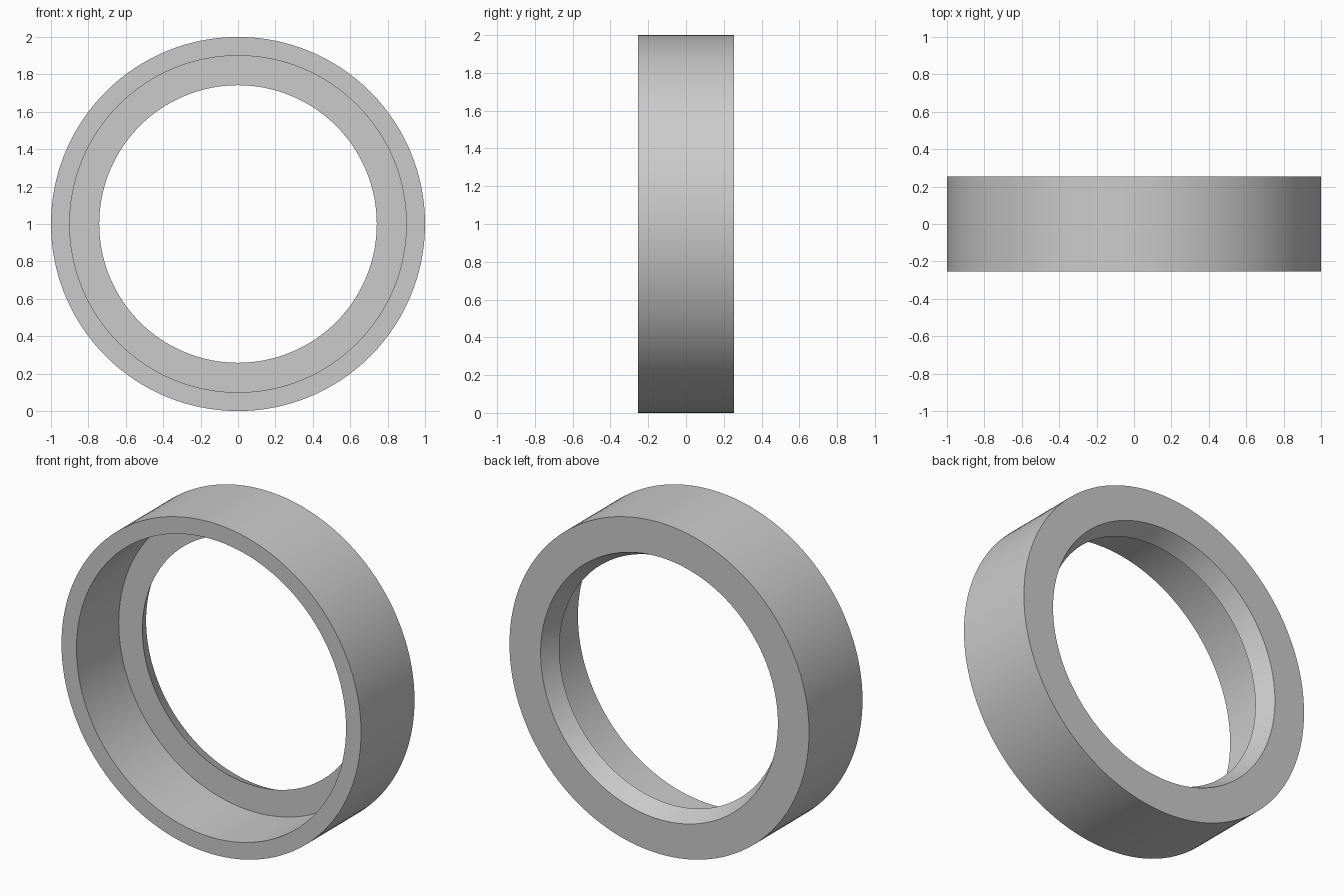
import bpy, bmesh, math
from mathutils import Vector, Matrix

cube = bpy.data.objects.get("Cube")
if cube:
    bpy.data.objects.remove(cube, do_unlink=True)

# Plain grey material
grey = bpy.data.materials.new("light_grey")
grey.use_nodes = True
colour = (0.6, 0.6, 0.6, 1.0)
grey.diffuse_color = colour
grey.node_tree.nodes["Principled BSDF"].inputs["Base Color"].default_value = colour

# Ring dimensions
SEGMENTS = 128
OUTER, BORE, LIP, FLARE = 1.0, 0.9, 0.742, 0.792
HALF = 0.255
LEDGE = 0.148  # y where the front bore stops at the rear lip

# Cross-section (radius, y): outer wall, flared rear lip, ledge, front bore
profile = [(OUTER, -HALF), (OUTER, HALF), (FLARE, HALF),
           (LIP, LEDGE), (BORE, LEDGE), (BORE, -HALF)]

# Lathe the closed cross-section around the y axis
bm = bmesh.new()
verts = [bm.verts.new((r, y, 0)) for r, y in profile]
edges = [bm.edges.new((v, verts[(i + 1) % len(verts)])) for i, v in enumerate(verts)]
bmesh.ops.spin(bm, geom=verts + edges, cent=(0, 0, 0), axis=(0, 1, 0),
               angle=math.tau, steps=SEGMENTS, use_merge=True)
bmesh.ops.remove_doubles(bm, verts=bm.verts, dist=0.0001)
bmesh.ops.recalc_face_normals(bm, faces=bm.faces)
bmesh.ops.transform(bm, matrix=Matrix.Translation(Vector((0, 0, OUTER))), verts=bm.verts)

mesh = bpy.data.meshes.new("stepped_ring")
bm.to_mesh(mesh)
bm.free()
mesh.materials.append(grey)
ring = bpy.data.objects.new("stepped_ring", mesh)
bpy.context.collection.objects.link(ring)

# Smooth walls, crisp rims
bpy.ops.object.select_all(action="DESELECT")
ring.select_set(True)
bpy.context.view_layer.objects.active = ring
bpy.ops.object.shade_smooth_by_angle(angle=math.radians(30))
